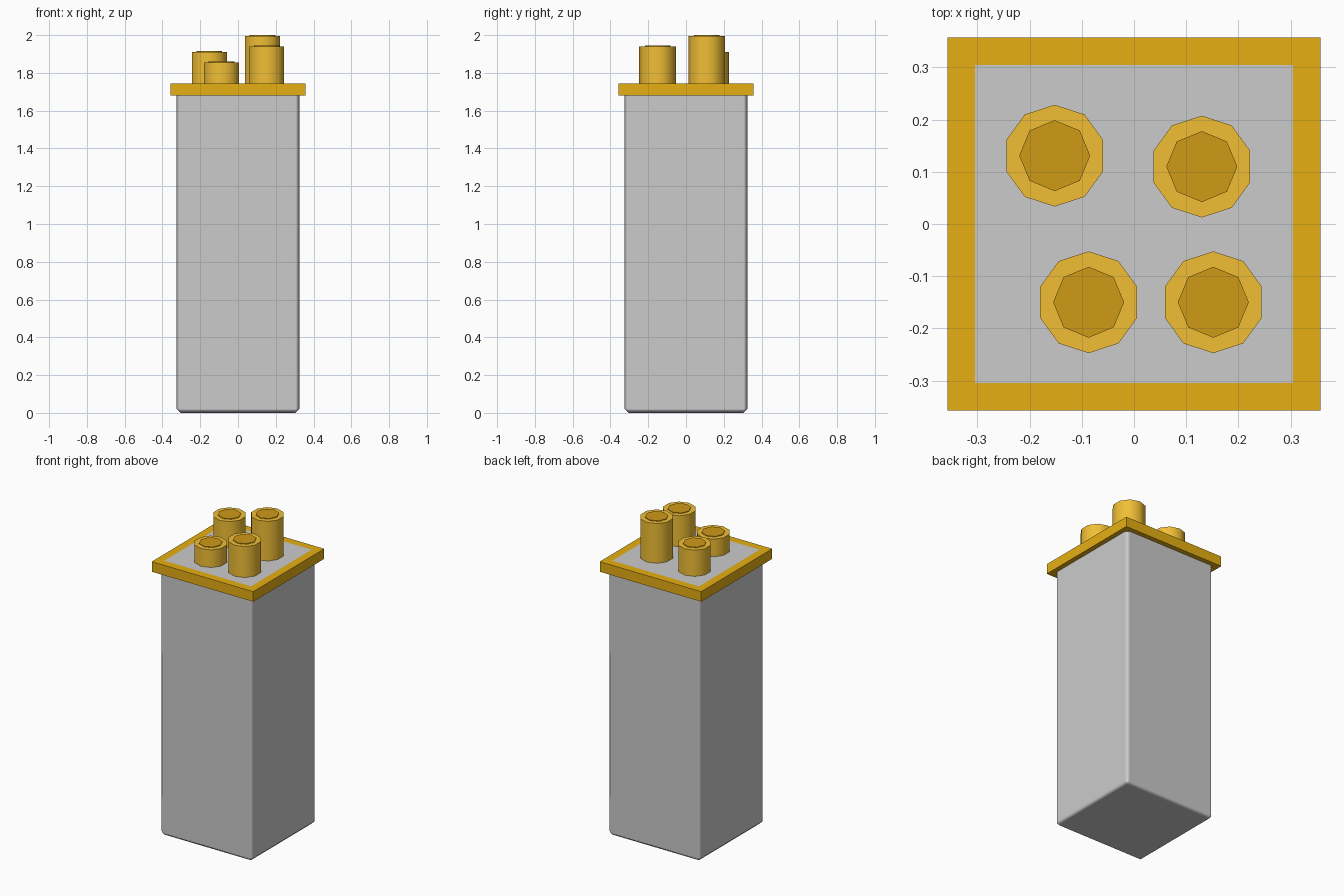
import bpy, math

if "Cube" in bpy.data.objects:
    bpy.data.objects.remove(bpy.data.objects["Cube"])

def material(name, color):
    m = bpy.data.materials.new(name)
    m.diffuse_color = (*color, 1)
    m.use_nodes = True
    m.node_tree.nodes["Principled BSDF"].inputs["Base Color"].default_value = m.diffuse_color
    return m

STONE = material("capstone_ochre", (0.79, 0.43, 0.006))
CLAY = material("pot_yellow", (0.88, 0.52, 0.035))
SOOT = material("flue_brown", (0.62, 0.32, 0.008))

def box(name, width, z0, z1, mat=None):
    bpy.ops.mesh.primitive_cube_add(size=1, location=(0, 0, (z0 + z1) / 2))
    ob = bpy.context.object
    ob.name = name
    ob.scale = (width, width, z1 - z0)
    bpy.ops.object.transform_apply(location=False, rotation=False, scale=True)
    if mat:
        ob.data.materials.append(mat)
    return ob

def cylinder(name, sides, radius, x, y, z0, z1, mat):
    bpy.ops.mesh.primitive_cylinder_add(vertices=sides, radius=radius, depth=z1 - z0,
                                        location=(x, y, (z0 + z1) / 2))
    ob = bpy.context.object
    ob.name = name
    ob.data.materials.append(mat)
    bpy.ops.object.shade_smooth_by_angle(angle=math.radians(50))
    return ob

CAP_TOP = 1.743

# Chimney stack: softened box whose top just shows through the capstone
stack = box("chimney_stack", 0.652, 0, CAP_TOP + 0.001)
bevel = stack.modifiers.new("edge_chamfer", 'BEVEL')
bevel.width = 0.022
bevel.segments = 1
bevel.harden_normals = True
bpy.ops.object.shade_smooth()

# Overhanging capstone
box("capstone", 0.714, 1.679, CAP_TOP, STONE)

# Chimney pots with dark flue discs: x, y, top height
pots = [(-0.152, 0.131, 1.915), (0.130, 0.110, 2.0),
        (-0.087, -0.150, 1.860), (0.152, -0.150, 1.945)]
for i, (x, y, top) in enumerate(pots, 1):
    cylinder(f"chimney_pot_{i}", 10, 0.0975, x, y, CAP_TOP - 0.01, top - 0.004, CLAY)
    cylinder(f"flue_disc_{i}", 8, 0.068, x, y, top - 0.03, top, SOOT)
